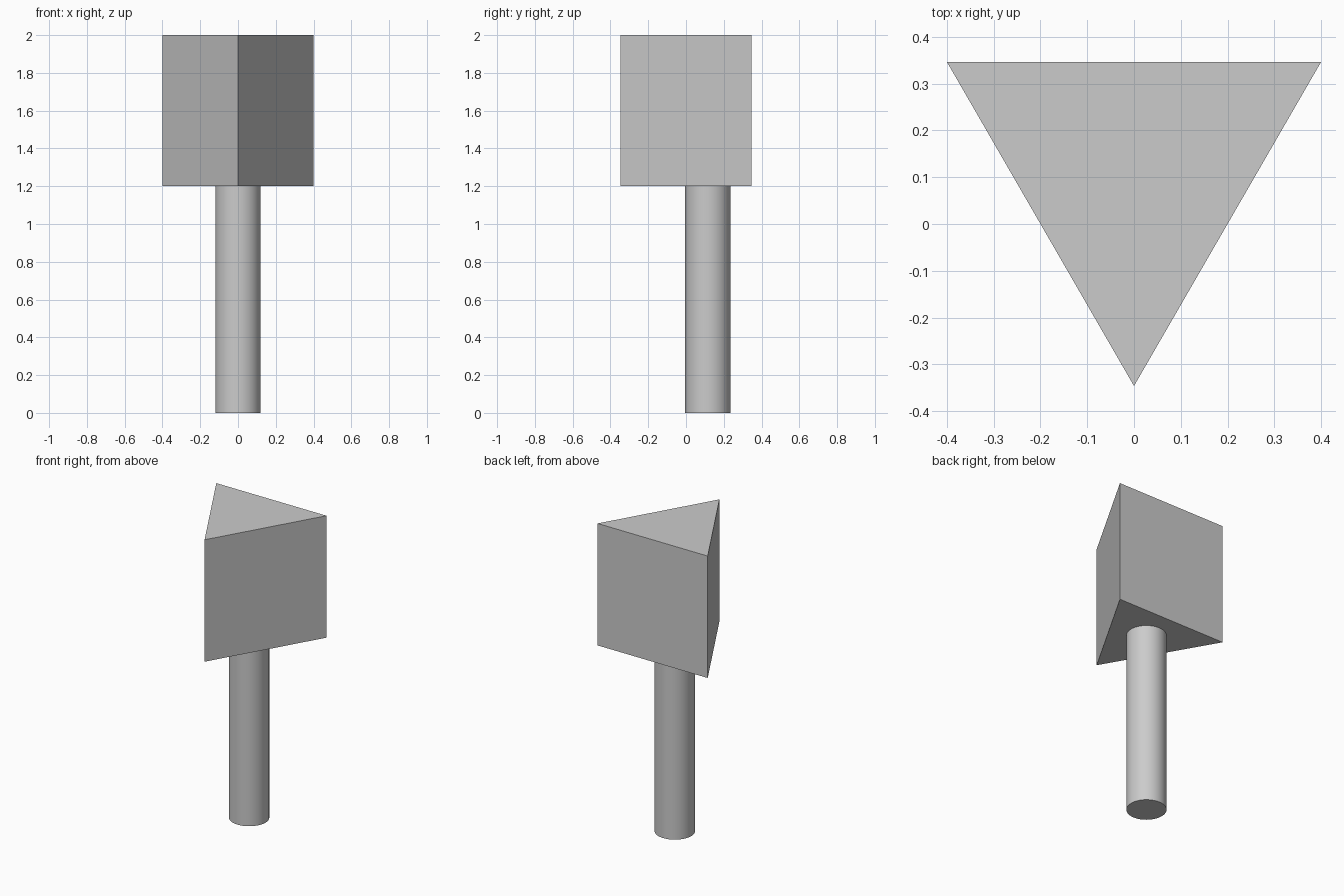
import bpy
import bmesh
import math

cube = bpy.data.objects.get("Cube")
if cube:
    bpy.data.objects.remove(cube, do_unlink=True)

SIDE = 0.8
RADIUS = SIDE / math.sqrt(3)      # corner distance from the triangle's centre
CENTRE_Y = RADIUS / 4             # shared axis of head and handle
HEAD_BASE = 1.2

grey = bpy.data.materials.new("plain grey")
grey.use_nodes = True
colour = (0.6, 0.6, 0.6, 1)
grey.diffuse_color = colour
grey.node_tree.nodes["Principled BSDF"].inputs["Base Color"].default_value = colour


def prism(name, sides, radius, bottom, top):
    """Upright regular prism with one corner pointing to the front."""
    bm = bmesh.new()
    ring = []
    for i in range(sides):
        a = 2 * math.pi * i / sides - math.pi / 2
        ring.append(bm.verts.new((radius * math.cos(a), radius * math.sin(a), 0)))
    base = bm.faces.new(ring)
    extruded = bmesh.ops.extrude_face_region(bm, geom=[base], use_keep_orig=True)
    raised = [v for v in extruded["geom"] if isinstance(v, bmesh.types.BMVert)]
    bmesh.ops.translate(bm, verts=raised, vec=(0, 0, top - bottom))
    bmesh.ops.recalc_face_normals(bm, faces=bm.faces)
    mesh = bpy.data.meshes.new(name)
    bm.to_mesh(mesh)
    bm.free()
    mesh.materials.append(grey)
    obj = bpy.data.objects.new(name, mesh)
    obj.location = (0, CENTRE_Y, bottom)
    bpy.context.collection.objects.link(obj)
    return obj


# Flat triangular head
prism("triangular_head", 3, RADIUS, HEAD_BASE, 2)

# Smooth round handle with sharp rims
handle = prism("round_handle", 64, 0.12, 0, HEAD_BASE)
bpy.ops.object.select_all(action="DESELECT")
handle.select_set(True)
bpy.context.view_layer.objects.active = handle
bpy.ops.object.shade_smooth_by_angle(angle=math.radians(30))
